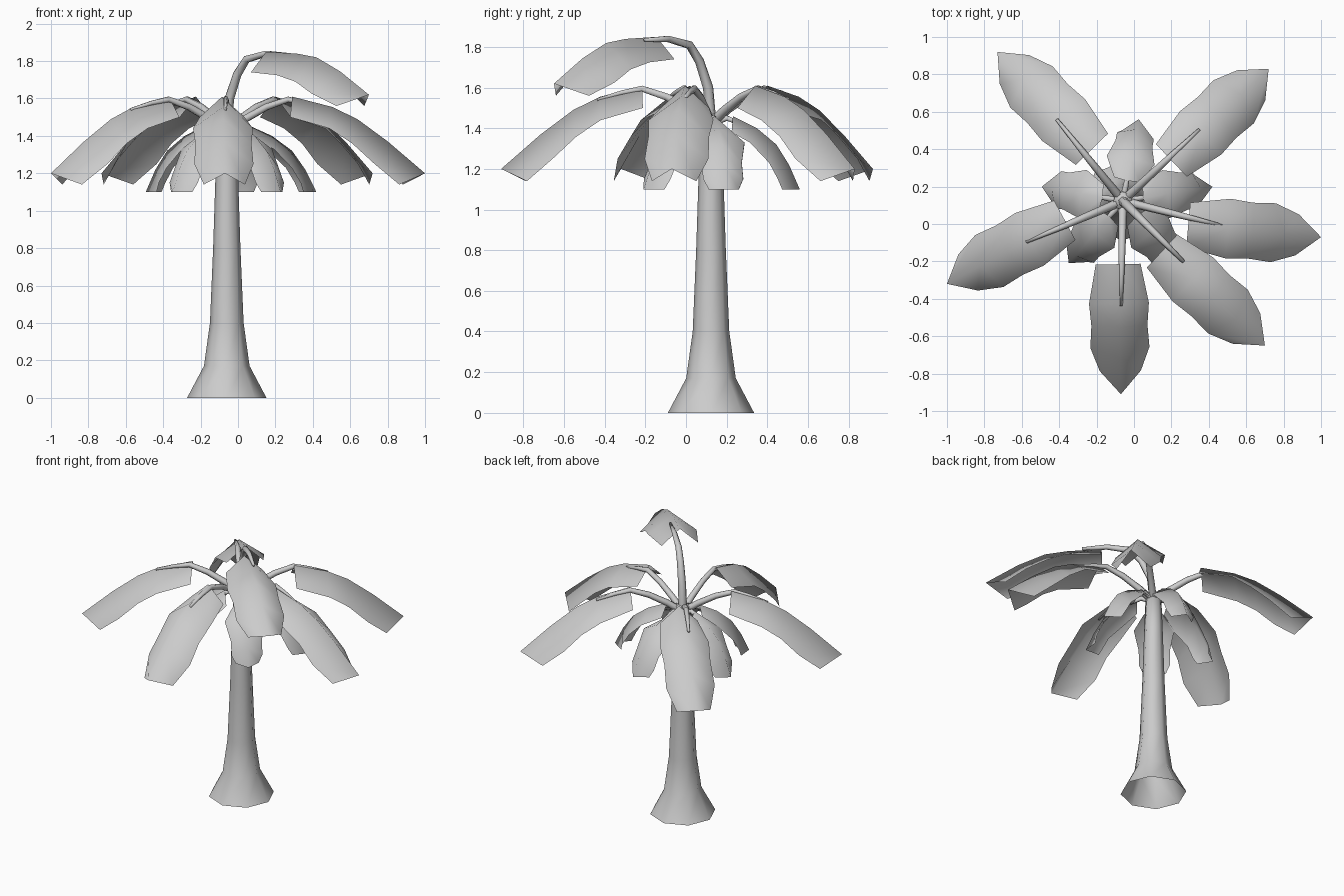
import bpy
import math
from mathutils import Vector

cube = bpy.data.objects.get("Cube")
if cube:
    bpy.data.objects.remove(cube, do_unlink=True)

CROWN = Vector((-0.06, 0.123))

gray = bpy.data.materials.new("plain gray")
gray.use_nodes = True
gray.diffuse_color = (0.6, 0.6, 0.6, 1)
gray.node_tree.nodes["Principled BSDF"].inputs["Base Color"].default_value = (0.6, 0.6, 0.6, 1)


def add_mesh(name, verts, faces):
    mesh = bpy.data.meshes.new(name)
    mesh.from_pydata(verts, [], faces)
    mesh.materials.append(gray)
    obj = bpy.data.objects.new(name, mesh)
    bpy.context.collection.objects.link(obj)
    mesh.shade_smooth()
    return obj


def grid_faces(rows, cols, closed):
    span = cols if closed else cols - 1
    return [(r * cols + c, r * cols + (c + 1) % cols,
             (r + 1) * cols + (c + 1) % cols, (r + 1) * cols + c)
            for r in range(rows - 1) for c in range(span)]


def place(origin, axis, out, side, z):
    """Point at a distance out along a flat axis, shifted sideways."""
    flat = origin + axis * out + Vector((-axis.y, axis.x)) * side
    return flat.to_3d() + Vector((0, 0, z))


def heading(degrees):
    a = math.radians(degrees)
    return Vector((math.cos(a), math.sin(a)))


def tube(name, axis, path, sides=6):
    """Tapered stem from the crown along (out, z, radius) points."""
    verts = []
    for i, (out, z, rad) in enumerate(path):
        before, after = path[max(i - 1, 0)], path[min(i + 1, len(path) - 1)]
        slope = math.atan2(after[1] - before[1], after[0] - before[0])
        for k in range(sides):
            t = k * math.tau / sides
            up = rad * math.sin(t)
            verts.append(place(CROWN, axis, out - up * math.sin(slope),
                               rad * math.cos(t), z + up * math.cos(slope)))
    faces = grid_faces(len(path), sides, True)
    faces.append(tuple(range((len(path) - 1) * sides, len(path) * sides)))
    return add_mesh(name, verts, faces)


def leaf(name, root, tip, rows, lift=0, tilt=0):
    """Folded blade; each row is ridge share, edge share, ridge z, edge z, half width."""
    root, tip = Vector(root), Vector(tip)
    length = (tip - root).length
    axis = (tip - root).normalized()
    verts = []
    for i, (ridge, edge, ridge_z, edge_z, half) in enumerate(rows):
        rise = lift + tilt * i / (len(rows) - 1)
        verts += [place(root, axis, edge * length, -half, edge_z + rise),
                  place(root, axis, ridge * length, 0, ridge_z + rise),
                  place(root, axis, edge * length, half, edge_z + rise)]
    return add_mesh(name, verts, grid_faces(len(rows), 3, False))


# Flared trunk, open at the bottom
TRUNK = [(0, 0.212), (0.17, 0.122), (0.4, 0.09), (0.8, 0.073), (1.2, 0.06), (1.47, 0.05)]
SIDES = 8
trunk_verts = [place(CROWN, heading(k * 360 / SIDES), r, 0, z)
               for z, r in TRUNK for k in range(SIDES)]
trunk_faces = grid_faces(len(TRUNK), SIDES, True)
trunk_faces.append(tuple(range((len(TRUNK) - 1) * SIDES, len(TRUNK) * SIDES)))
add_mesh("trunk", trunk_verts, trunk_faces)

# Long arching fronds: leaf root, leaf tip, stem heading
LONG_LEAF = [(0, 0, 1.61, 1.5, 0.12), (0.3, 0.3, 1.555, 1.44, 0.16),
             (0.49, 0.47, 1.49, 1.36, 0.15), (0.72, 0.64, 1.37, 1.25, 0.158),
             (1, 0.82, 1.2, 1.14, 0.11)]
LONG_STEM = [(0, 1.42, 0.025), (0.1, 1.49, 0.022), (0.22, 1.555, 0.02),
             (0.34, 1.595, 0.017), (0.44, 1.575, 0.013), (0.56, 1.54, 0.009)]
LONG_FRONDS = [((-0.085, -0.215), (-0.07, -0.91), -91),
               ((0.29, -0.005), (1.0, -0.07), -14),
               ((0.2, 0.34), (0.72, 0.83), 43),
               ((-0.225, 0.4), (-0.73, 0.92), 129),
               ((-0.37, 0.02), (-1.0, -0.32), 203)]
for i, (root, tip, angle) in enumerate(LONG_FRONDS):
    leaf(f"long_leaf_{i + 1}", root, tip, LONG_LEAF)
    tube(f"long_stem_{i + 1}", heading(angle), LONG_STEM)

# Raised frond, tilted up from the others
leaf("high_leaf", (0.15, -0.145), (0.7, -0.65), LONG_LEAF, lift=0.24, tilt=0.18)
tube("high_stem", heading(-45), [(0, 1.42, 0.028), (0.02, 1.6, 0.026), (0.08, 1.73, 0.023),
                                 (0.15, 1.81, 0.021), (0.3, 1.84, 0.017), (0.46, 1.835, 0.01)])

# Short drooping fronds: heading and reach
SHORT_LEAF = [(0, 0.02, 1.46, 1.38, 0.07), (0.36, 0.33, 1.4, 1.33, 0.13),
              (0.65, 0.6, 1.32, 1.23, 0.1), (0.84, 0.73, 1.22, 1.15, 0.1),
              (1, 0.78, 1.1, 1.1, 0.075)]
SHORT_STEM = [(0, 1.42, 0.018), (0.08, 1.45, 0.015), (0.18, 1.41, 0.008)]
SHORT_FRONDS = [(9, 0.485), (79, 0.445), (170, 0.44), (229, 0.44), (311, 0.44)]
for i, (angle, reach) in enumerate(SHORT_FRONDS):
    axis = heading(angle)
    leaf(f"short_leaf_{i + 1}", CROWN + axis * 0.11, CROWN + axis * reach, SHORT_LEAF)
    tube(f"short_stem_{i + 1}", axis, SHORT_STEM)
